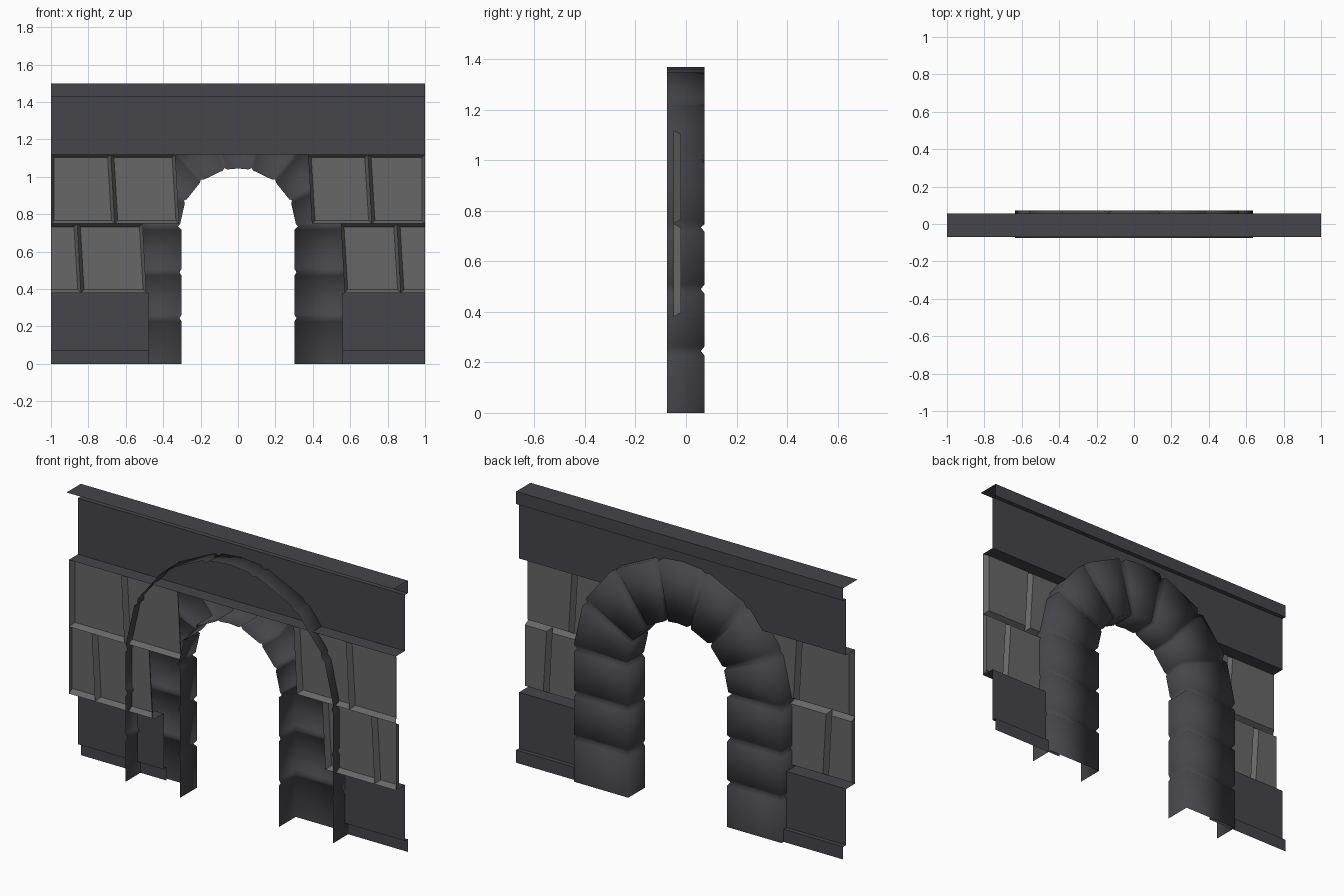
import bpy, bmesh, math

cube = bpy.data.objects.get("Cube")
if cube:
    bpy.data.objects.remove(cube, do_unlink=True)


def material(name, rgb):
    m = bpy.data.materials.new(name)
    m.use_nodes = True
    m.diffuse_color = (*rgb, 1)
    bsdf = m.node_tree.nodes["Principled BSDF"]
    bsdf.inputs["Base Color"].default_value = (*rgb, 1)
    bsdf.inputs["Roughness"].default_value = 0.9
    return m


dark_stone = material("dark stone", (0.060, 0.058, 0.069))
arch_stone = material("arch stone", (0.060, 0.058, 0.066))
grey_block = material("grey block", (0.135, 0.135, 0.135))


def make(name, verts, faces, mat):
    """Open shell whose visible side faces the back."""
    mesh = bpy.data.meshes.new(name)
    mesh.from_pydata(verts, [], faces)
    mesh.materials.append(mat)
    obj = bpy.data.objects.new(name, mesh)
    bpy.context.collection.objects.link(obj)
    return obj


def extrude_profile(name, profile, x0, x1, mat):
    """Sweep an open (y, z) profile, listed top to bottom, along x."""
    verts = [(x, y, z) for y, z in profile for x in (x0, x1)]
    faces = [(2 * i, 2 * i + 1, 2 * i + 3, 2 * i + 2)[::-1]
             for i in range(len(profile) - 1)]
    return make(name, verts, faces, mat)


FRONT, GROOVE, BLOCK, PANEL, TRIM = -0.07, -0.05, -0.02, 0.03, 0.055

# Upper wall with cornice, and lower wall with plinth
extrude_profile("upper_wall", [(FRONT, 1.5), (TRIM, 1.5), (TRIM, 1.43), (PANEL, 1.43),
                               (PANEL, 1.12), (GROOVE, 1.12)], -1, 1, dark_stone)
lower = [(GROOVE, 0.38), (PANEL, 0.38), (PANEL, 0.07), (TRIM, 0.07), (TRIM, 0)]
extrude_profile("lower_wall_right", lower, -1, -0.475, dark_stone)
extrude_profile("lower_wall_left", lower, 0.56, 1, dark_stone)


# Bevelled wall blocks with slightly leaning joints
def block(name, left, right, z0, z1, bevel=0.017):
    lean = 0.01

    def edge(x, side, inset):
        if abs(x) == 1:
            return x, x - side * inset, x, x - side * inset
        return x - lean, x - lean - side * inset, x + lean, x + lean - side * inset

    lt, lti, lb, lbi = edge(left, -1, 0 if z0 < 0.5 else bevel)
    rt, rti, rb, rbi = edge(right, 1, 0 if z0 < 0.5 else bevel)
    if abs(left) != 1:
        lti, lbi = lt + bevel, lb + bevel
    if abs(right) != 1:
        rti, rbi = rt - bevel, rb - bevel
    verts = [(lb, GROOVE, z0), (rb, GROOVE, z0), (rt, GROOVE, z1), (lt, GROOVE, z1),
             (lbi, BLOCK, z0 + bevel), (rbi, BLOCK, z0 + bevel),
             (rti, BLOCK, z1 - bevel), (lti, BLOCK, z1 - bevel)]
    faces = [(7, 6, 5, 4)]
    for i in range(4):
        j = (i + 1) % 4
        faces.append((i, i + 4, j + 4, j))
    make(name, verts, faces, grey_block)


rows = {"upper": (0.75, 1.12, [(-1, -0.67), (-0.67, -0.325), (0.385, 0.705), (0.705, 1)]),
        "lower": (0.38, 0.75, [(-1, -0.85), (-0.85, -0.5), (0.56, 0.86), (0.86, 1)])}
for row, (z0, z1, spans) in rows.items():
    for n, (a, b) in enumerate(spans):
        block(f"{row}_block_{n + 1}", a, b, z0, z1)

# Arch: a channel of stones, pinched at each joint
SPRING, STONES, OUTER, INNER = 0.735, 7, 0.635, 0.302
rings = []


def ring(place, pinch, inner=INNER):
    p = 0.011 if pinch else 0
    ri, ro, back = inner + p, OUTER - p, 0.073 - 1.3 * p
    rings.append([(*place(r), y) for r, y in
                  ((ri, -0.075), (ri, back), (ro, back), (ro, -0.075))])


def leg(side, z):
    return lambda r: (side * r, z)


def arc(angle):
    return lambda r: (r * math.cos(angle), SPRING + r * math.sin(angle))


joints = [SPRING * i / 3 for i in range(3)]
gap, turn = 0.018, math.radians(2.2)


def leg_rings(side):
    out = []
    for i, z in enumerate(joints):
        if i:
            out += [(z - gap, False), (z, True)]
        out.append((z + (gap if i else 0), False))
    out.append((SPRING - gap, False))
    for z, pinch in (out if side > 0 else reversed(out)):
        ring(leg(side, z), pinch)


leg_rings(1)
for i in range(STONES + 1):
    a = math.pi * i / STONES
    if i:
        ring(arc(a - turn), False, 0.31)
    ring(arc(a), True, 0.31)
    if i < STONES:
        ring(arc(a + turn), False, 0.31)
    if i == STONES // 2:
        ring(arc(math.pi / 2), False, 0.31)
leg_rings(-1)

verts = [(x, y, z) for r in rings for x, z, y in r]
faces = []
for i in range(len(rings) - 1):
    for k in range(3):
        a = 4 * i + k
        faces.append((a, a + 4, a + 5, a + 1))
arch = make("arch", verts, faces, arch_stone)
bm = bmesh.new()
bm.from_mesh(arch.data)
# Make the shell face outwards, using a back face as the guide
bm.faces.ensure_lookup_table()
bm.normal_update()
if bm.faces[1].normal.y < 0:
    bmesh.ops.reverse_faces(bm, faces=bm.faces[:])
for f in bm.faces:
    f.smooth = True
bm.to_mesh(arch.data)
bm.free()
